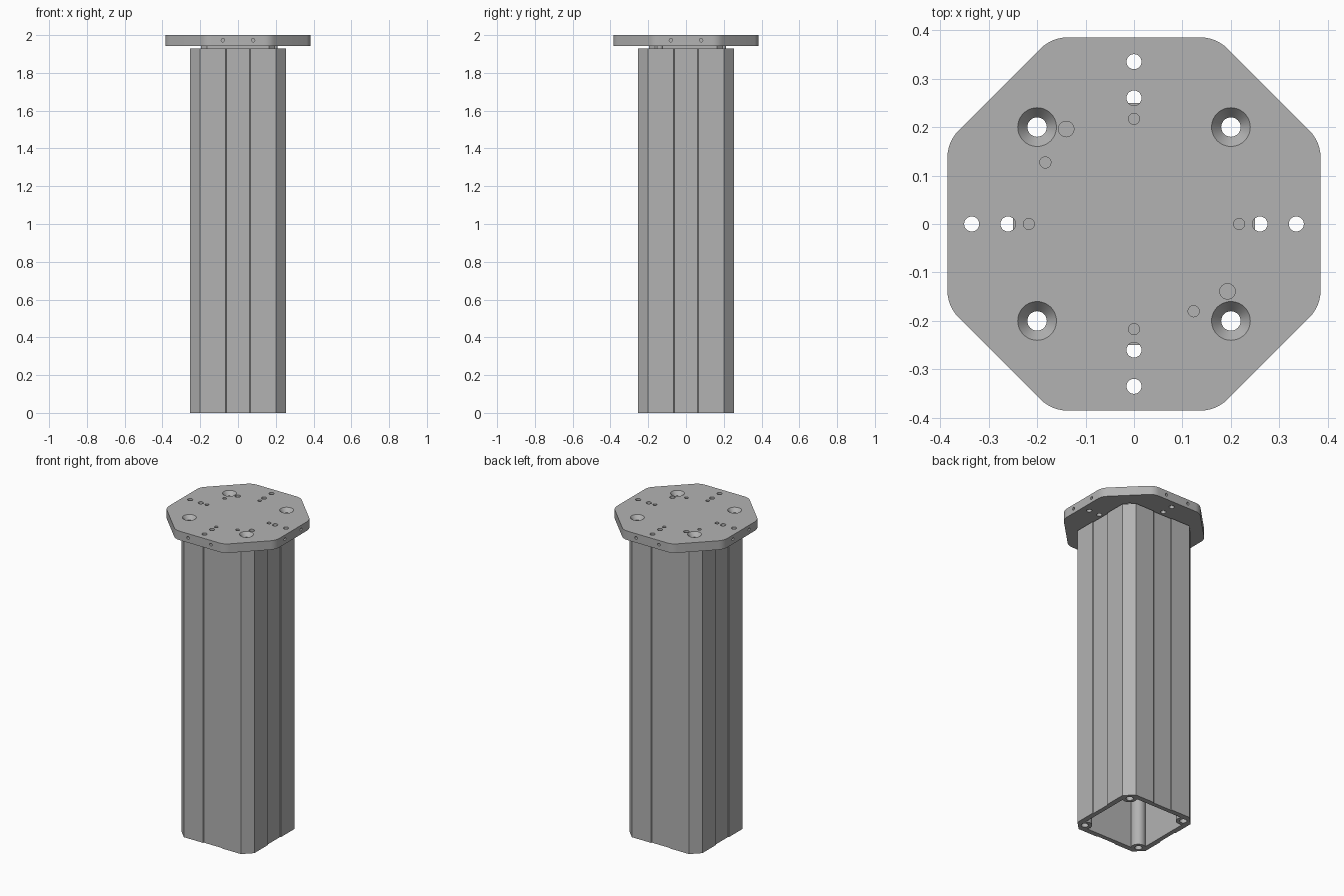
import bpy, bmesh, math
from mathutils import Matrix, Vector

cube = bpy.data.objects.get("Cube")
if cube:
    bpy.data.objects.remove(cube, do_unlink=True)

PLATE_Z, TOP, POST_TOP = 1.943, 2.0, 1.928

grey = bpy.data.materials.new("machined grey")
grey.use_nodes = True
GREY = (0.45, 0.45, 0.45, 1)
grey.diffuse_color = GREY
grey.node_tree.nodes["Principled BSDF"].inputs["Base Color"].default_value = GREY


def quarter_turns(points):
    """Repeat a quarter outline four times around the centre."""
    return [Matrix.Rotation(k * math.pi / 2, 2) @ Vector(p)
            for k in range(4) for p in points]


def arc(cx, cy, r, start, end, steps):
    angles = [math.radians(start + (end - start) * i / steps) for i in range(steps + 1)]
    return [(cx + r * math.cos(a), cy + r * math.sin(a)) for a in angles]


def prism(bm, outline, z0, z1):
    low = [bm.verts.new((x, y, z0)) for x, y in outline]
    high = [bm.verts.new((x, y, z1)) for x, y in outline]
    n = len(low)
    bm.faces.new(low[::-1])
    bm.faces.new(high)
    for i in range(n):
        j = (i + 1) % n
        bm.faces.new((low[i], low[j], high[j], high[i]))


def cylinder(bm, centre, r1, depth, r2=None, matrix=Matrix(), segments=32):
    bmesh.ops.create_cone(bm, cap_ends=True, segments=segments, radius1=r1,
                          radius2=r1 if r2 is None else r2, depth=depth,
                          matrix=Matrix.Translation(centre) @ matrix)


def drill(bm, x, y, r, z0, z1):
    cylinder(bm, (x, y, (z0 + z1) / 2), r, z1 - z0)


def make(name, bm):
    bmesh.ops.recalc_face_normals(bm, faces=bm.faces)
    mesh = bpy.data.meshes.new(name)
    bm.to_mesh(mesh)
    bm.free()
    mesh.materials.append(grey)
    obj = bpy.data.objects.new(name, mesh)
    bpy.context.collection.objects.link(obj)
    return obj


def cut(obj, bm):
    """Subtract the tool shapes and apply the result."""
    tool = make("cutter", bm)
    tool.hide_render = True
    mod = obj.modifiers.new("cut", "BOOLEAN")
    mod.operation, mod.solver, mod.object = "DIFFERENCE", "EXACT", tool
    bpy.context.view_layer.objects.active = obj
    bpy.ops.object.modifier_apply(modifier=mod.name)
    bpy.data.objects.remove(tool, do_unlink=True)


def smooth(obj):
    bpy.ops.object.select_all(action="DESELECT")
    obj.select_set(True)
    bpy.context.view_layer.objects.active = obj
    bpy.ops.object.shade_smooth_by_angle(angle=math.radians(25))


corners = [(x, y) for x in (-0.2, 0.2) for y in (-0.2, 0.2)]

# Hollow extruded post with a shallow channel in every side
bm = bmesh.new()
side = [(-0.2, -0.255), (-0.067, -0.255), (-0.062, -0.25),
        (0.062, -0.25), (0.067, -0.255), (0.2, -0.255)]
prism(bm, quarter_turns(side), 0, POST_TOP)
post = make("post", bm)

# Post cavity with rounded screw bosses, and the screw channels
bm = bmesh.new()
prism(bm, quarter_turns(arc(0.2, -0.2, 0.042, 211.6, 58.4, 12)), -0.1, 2.1)
for x, y in corners:
    drill(bm, x, y, 0.021, -0.1, 2.1)
cut(post, bm)
smooth(post)

# Spacer closing the gap between post and plate
bm = bmesh.new()
prism(bm, quarter_turns([(-0.165, -0.197), (0.165, -0.197)]), POST_TOP - 0.01, PLATE_Z + 0.001)
make("spacer", bm)

# Octagonal top plate with rounded corners
bm = bmesh.new()
flat, r = 0.138, 0.077
edge = 0.385
prism(bm, quarter_turns(arc(-flat, r - edge, r, 225, 270, 6)
                        + arc(flat, r - edge, r, 270, 315, 6)), PLATE_Z, TOP)
plate = make("top_plate", bm)

# Plate holes: countersunk screws, through holes, blind holes, side holes
bm = bmesh.new()
rim = 0.04
for x, y in corners:
    profile = [(0.02, 1.9), (0.02, 1.975), (rim, TOP), (rim, 2.05)]
    rings = [[bm.verts.new((x + rad * math.cos(a), y + rad * math.sin(a), z))
              for a in [math.tau * i / 40 for i in range(40)]] for rad, z in profile]
    for a, b in zip(rings, rings[1:]):
        for i in range(40):
            j = (i + 1) % 40
            bm.faces.new((a[i], a[j], b[j], b[i]))
    bm.faces.new(rings[0][::-1])
    bm.faces.new(rings[-1])
for k in range(4):
    turn = Matrix.Rotation(k * math.pi / 2, 4, "Z")
    for dist, rad, bottom in ((0.335, 0.0155, 1.9), (0.26, 0.0155, 1.9), (0.217, 0.0115, 1.96)):
        p = turn @ Vector((0, dist, 0))
        drill(bm, p.x, p.y, rad, bottom, 2.1)
    for x in (-0.08, 0.08):
        cylinder(bm, turn @ Vector((x, 0.385, 1.973)), 0.009, 0.08,
                 matrix=turn @ Matrix.Rotation(math.pi / 2, 4, "X"), segments=20)
pins = [(-0.14, 0.196), (0.193, -0.139)]
for x, y in pins:
    drill(bm, x, y, 0.016, 1.96, 2.1)
for x, y in [(-0.183, 0.127), (0.123, -0.18)]:
    drill(bm, x, y, 0.0115, 1.96, 2.1)
cut(plate, bm)
smooth(plate)

# Locating pins below the plate
for i, (x, y) in enumerate(pins):
    bm = bmesh.new()
    drill(bm, x, y, 0.016, 1.929, 1.95)
    smooth(make(f"locating_pin_{i + 1}", bm))
